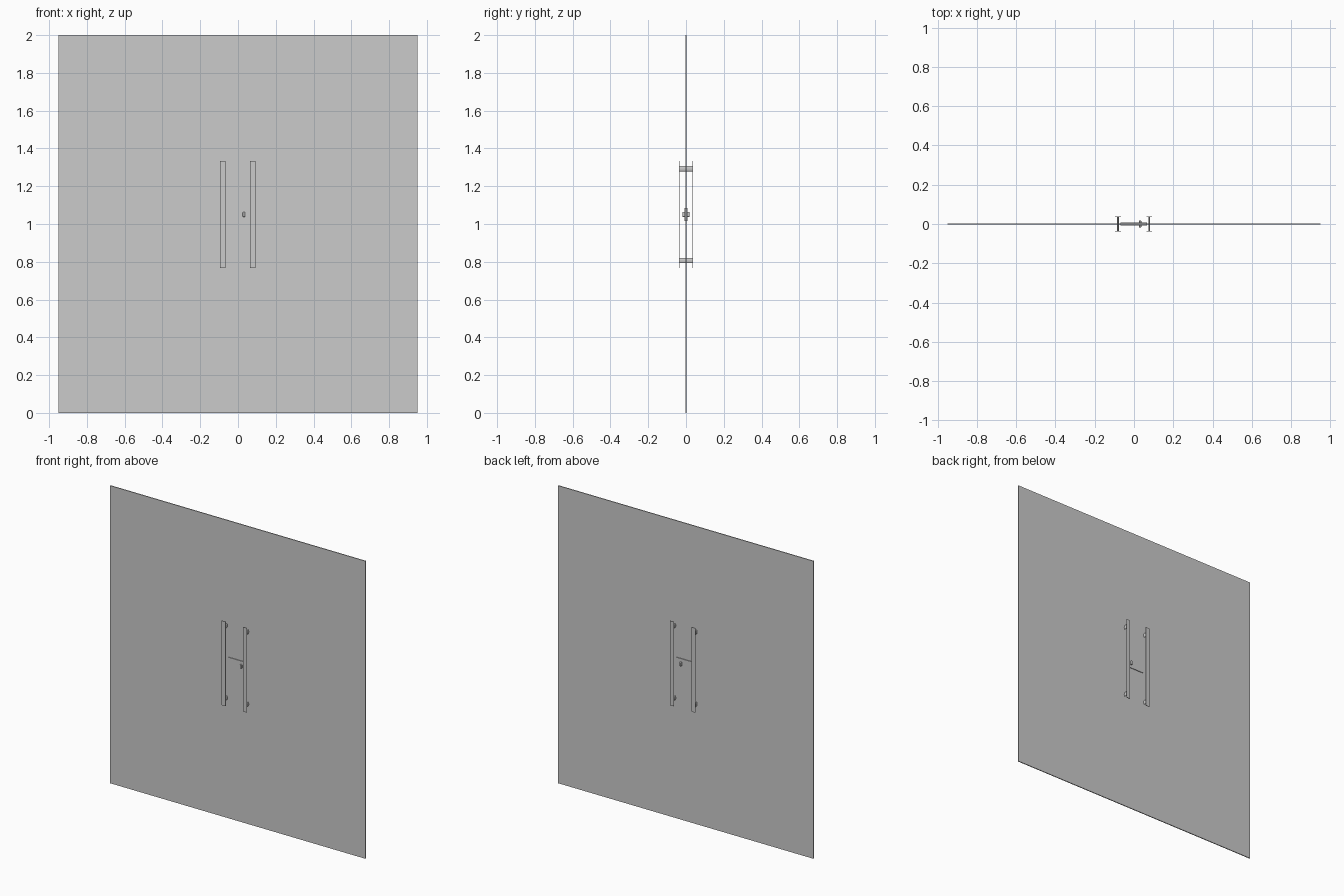
import bpy
from math import radians

if "Cube" in bpy.data.objects:
    bpy.data.objects.remove(bpy.data.objects["Cube"])


def box(name, center, size, bevel=0.0):
    bpy.ops.mesh.primitive_cube_add(size=1, location=center)
    ob = bpy.context.object
    ob.name = name
    ob.scale = size
    bpy.ops.object.transform_apply(location=False, rotation=False, scale=True)
    if bevel:
        m = ob.modifiers.new("rounded", 'BEVEL')
        m.width = bevel
        m.segments = 3
    return ob


def oval_post(name, center, width, height, length):
    # oval cylinder running front to back
    bpy.ops.mesh.primitive_cylinder_add(vertices=24, radius=0.5, depth=1, location=center,
                                        rotation=(radians(90), 0, 0))
    ob = bpy.context.object
    ob.name = name
    ob.scale = (width, height, length)
    bpy.ops.object.transform_apply(location=False, rotation=True, scale=True)
    bpy.ops.object.shade_smooth_by_angle()
    return ob


# glass panel of the double door
box("door_panel", (0, 0, 1), (1.9, 0.006, 2.0))

# flat pull handles on both faces, joined by posts through the glass
for side, x in (("left", -0.081), ("right", 0.078)):
    for face, y in (("front", -0.036), ("back", 0.036)):
        box(f"{side}_handle_{face}", (x, y, 1.05), (0.029, 0.003, 0.568))
    for level, z in (("lower", 0.807), ("upper", 1.293)):
        oval_post(f"{side}_post_{level}", (x, 0, z), 0.009, 0.028, 0.072)

# lock case straddling the middle, with its key cylinder
box("lock_case", (-0.002, 0, 1.05), (0.134, 0.015, 0.068))
box("lock_cylinder", (0.031, 0, 1.05), (0.012, 0.037, 0.027), 0.004)
